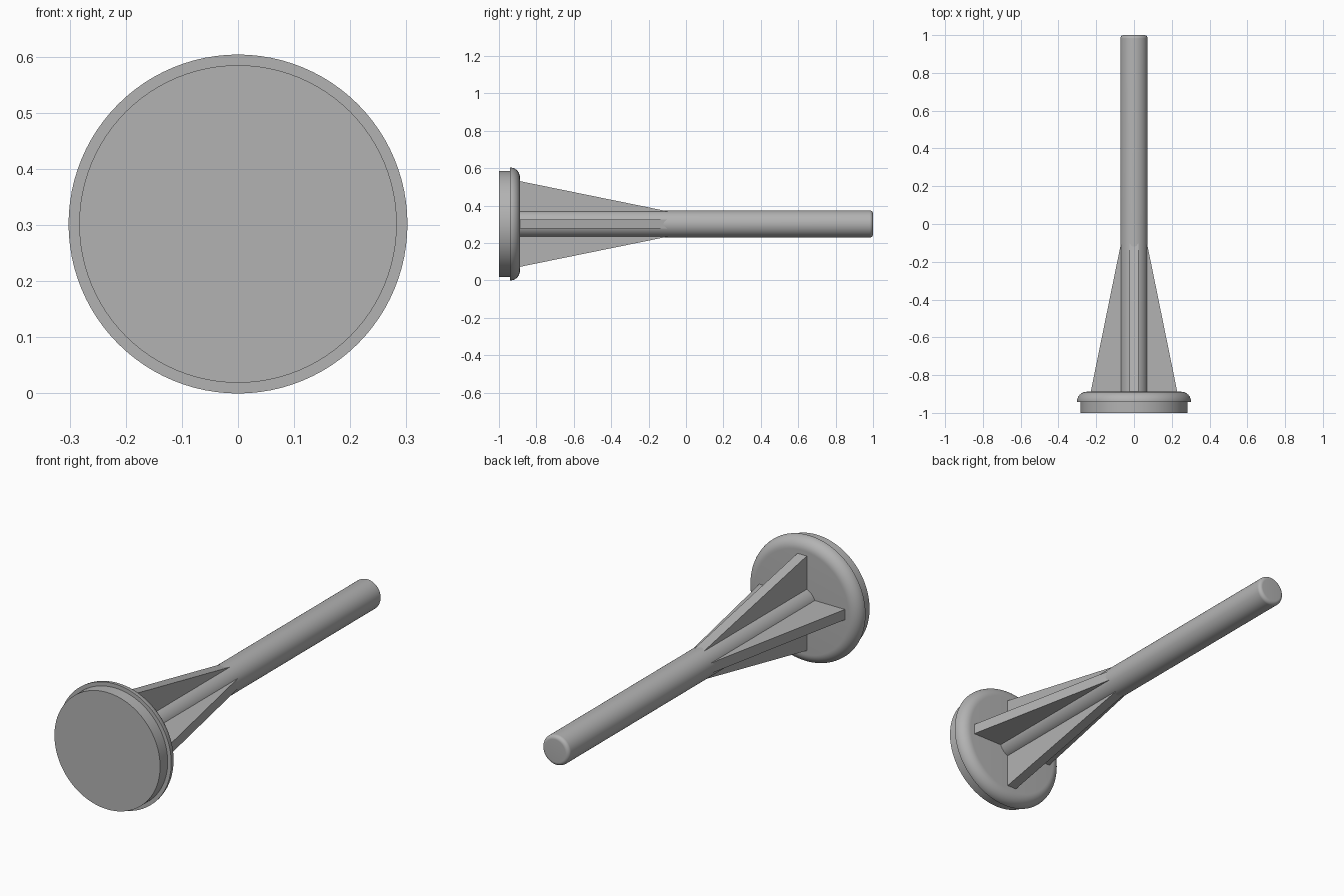
import bpy, bmesh, math
from mathutils import Matrix

if "Cube" in bpy.data.objects:
    bpy.data.objects.remove(bpy.data.objects["Cube"])

AXIS_Z = 0.302
grey = bpy.data.materials.new("plain_grey")
grey.use_nodes = True
COLOUR = (0.45, 0.45, 0.45, 1)
grey.diffuse_color = COLOUR
grey.node_tree.nodes["Principled BSDF"].inputs["Base Color"].default_value = COLOUR


def finish(name, bm, smooth=True):
    bmesh.ops.recalc_face_normals(bm, faces=bm.faces)
    mesh = bpy.data.meshes.new(name)
    bm.to_mesh(mesh)
    bm.free()
    mesh.materials.append(grey)
    obj = bpy.data.objects.new(name, mesh)
    bpy.context.collection.objects.link(obj)
    obj.location.z = AXIS_Z
    if smooth:
        bpy.ops.object.select_all(action='DESELECT')
        obj.select_set(True)
        bpy.context.view_layer.objects.active = obj
        bpy.ops.object.shade_smooth_by_angle(angle=math.radians(30))
    return obj


def turned(name, profile, sides=96):
    """Closed solid of revolution about the y axis from (radius, y) points."""
    bm = bmesh.new()
    rings = []
    for r, y in profile:
        rings.append([bm.verts.new((r * math.cos(a), y, r * math.sin(a)))
                      for a in (2 * math.pi * i / sides for i in range(sides))])
    for low, high in zip(rings, rings[1:]):
        for i in range(sides):
            j = (i + 1) % sides
            bm.faces.new((low[i], low[j], high[j], high[i]))
    bm.faces.new(rings[0])
    bm.faces.new(rings[-1])
    return finish(name, bm)


def rounded_end(radius, y_end, fillet, steps=10):
    """Quarter-round from the side wall onto the end face."""
    angles = [math.pi / 2 * i / steps for i in range(steps + 1)]
    return [(radius - fillet + fillet * math.cos(a),
             y_end - fillet + fillet * math.sin(a)) for a in angles]


# Head: stepped front disc and a flange rounded towards the shaft
turned("front_disc", [(0.283, -1.0), (0.283, -0.93)])
turned("flange", [(0.302, -0.942)] + rounded_end(0.302, -0.888, 0.052))

# Shaft with a softened tip
turned("shaft", [(0.0725, -0.90)] + rounded_end(0.0725, 1.0, 0.018), 64)

# Four tapered ribs around the shaft
HALF = 0.025
OUTLINE = [(0, -0.90), (0.229, -0.90), (0.229, -0.888), (0.05, -0.01), (0, -0.01)]
for k, side in enumerate(("left", "top", "right", "bottom")):
    bm = bmesh.new()
    base = bm.faces.new([bm.verts.new((r, y, -HALF)) for r, y in OUTLINE])
    ext = bmesh.ops.extrude_face_region(bm, geom=[base])
    bmesh.ops.translate(bm, vec=(0, 0, 2 * HALF),
                        verts=[g for g in ext["geom"] if isinstance(g, bmesh.types.BMVert)])
    bmesh.ops.rotate(bm, verts=bm.verts, cent=(0, 0, 0),
                     matrix=Matrix.Rotation(-k * math.pi / 2, 3, 'Y'))
    finish(side + "_rib", bm, smooth=False)
